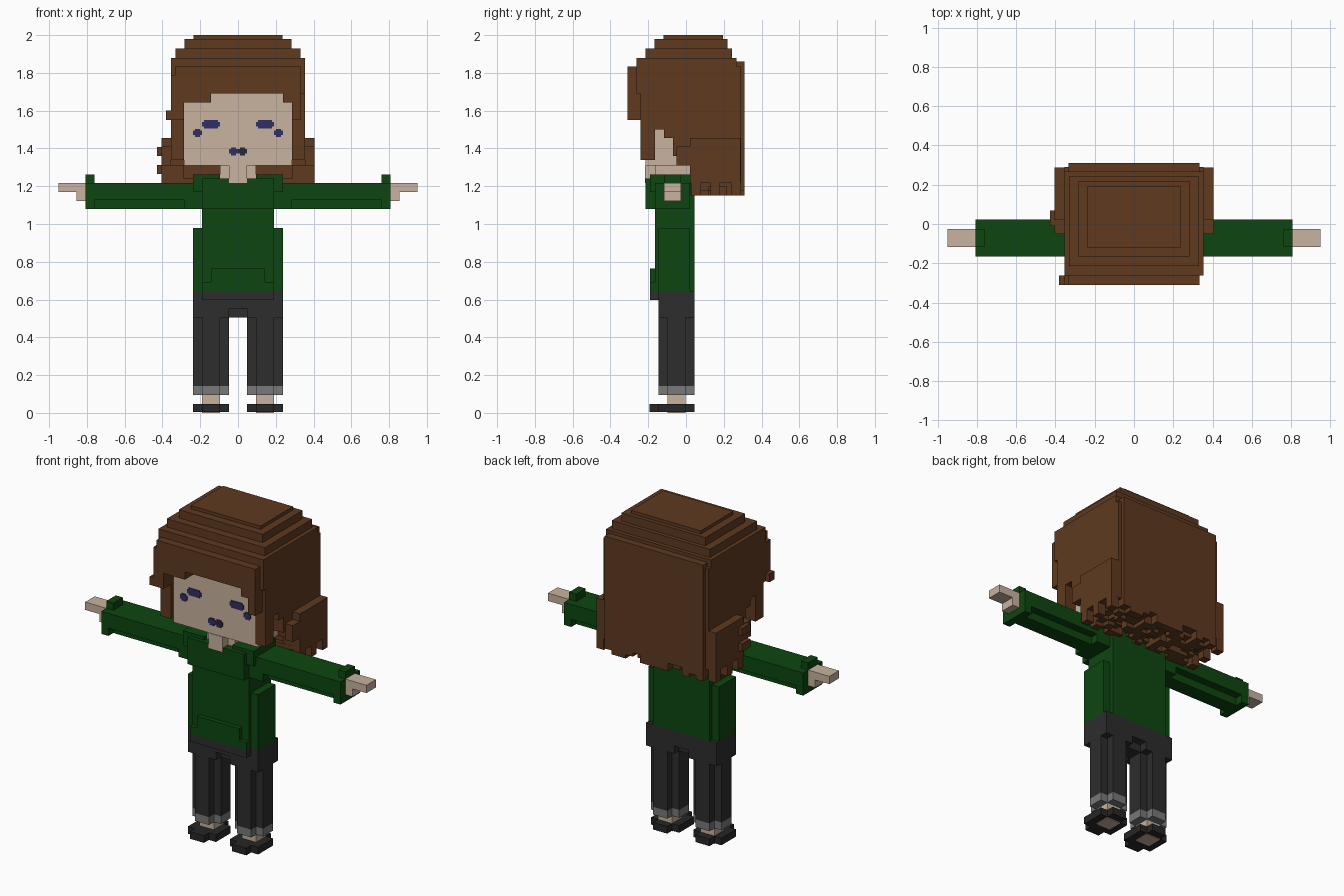
import bpy, bmesh, random
from mathutils import Matrix, Vector

random.seed(4)
default_cube = bpy.data.objects.get("Cube")
if default_cube:
    bpy.data.objects.remove(default_cube, do_unlink=True)


def material(name, red, green, blue):
    mat = bpy.data.materials.new(name)
    mat.use_nodes = True
    mat.diffuse_color = (red, green, blue, 1)
    shader = mat.node_tree.nodes["Principled BSDF"]
    shader.inputs["Base Color"].default_value = mat.diffuse_color
    return mat


skin = material("skin", 0.58, 0.45, 0.345)
brown = material("brown hair", 0.112, 0.042, 0.014)
knit = material("green knit", 0.004, 0.062, 0.005)
cloth = material("charcoal cloth", 0.026, 0.026, 0.027)
leather = material("black leather", 0.02, 0.02, 0.02)
grey = material("grey cuff", 0.19, 0.19, 0.19)
navy = material("navy", 0.03, 0.027, 0.13)
dark = material("dark mouth", 0.02, 0.02, 0.04)


def blocks(name, mat, boxes, mirror=False):
    """One object from boxes, each an (x span, y span, z span)."""
    bm = bmesh.new()
    for x_span, y_span, z_span in boxes:
        flipped = (-x_span[1], -x_span[0])
        for across in ([x_span, flipped] if mirror else [x_span]):
            low, high = map(Vector, zip(across, y_span, z_span))
            place = Matrix.Translation((low + high) / 2)
            scale = Matrix.Diagonal((*(high - low), 1))
            bmesh.ops.create_cube(bm, size=1, matrix=place @ scale)
    mesh = bpy.data.meshes.new(name)
    bm.to_mesh(mesh)
    bm.free()
    mesh.materials.append(mat)
    obj = bpy.data.objects.new(name, mesh)
    bpy.context.collection.objects.link(obj)


def both(half):
    return (-half, half)


def shrink(span, amount):
    return (span[0] + amount, span[1] - amount)


def plus(x_span, y_span, z_span):
    """Two crossing boxes: an upright with its four corners notched."""
    return [(x_span, shrink(y_span, step), z_span),
            (shrink(x_span, step), y_span, z_span)]


# Shared levels and spans
step = 1 / 21
ankle, cuff_top, crotch, hem = 2 * step, 3 * step, 0.505, 0.645
armpit, shoulder, collar, chin, brow = 1.08, 1.218, 1.262, 1.31, 1.692
leg_x, leg_y = (step, 5 * step), (-0.145, 0.045)
inner_x, inner_y = shrink(leg_x, step), shrink(leg_y, step)
hip, waist, chest = both(5 * step), both(4 * step), both(6 * step)
arm_y = (-0.165, 0.022)
hand_y = shrink(arm_y, step)
bulge_y = (-4 * step, -0.1)
chest_y = (-0.215, -0.1)

# Feet, shoes and trousers
toe_y = (leg_y[0] - step, leg_y[1])
blocks("shoes", leather, plus(leg_x, toe_y, (0.004, step)), mirror=True)
blocks("feet", skin, [(inner_x, inner_y, (0, ankle + step / 2))], mirror=True)
blocks("trouser_cuffs", grey, plus(leg_x, leg_y, (ankle, cuff_top)), mirror=True)
blocks("trouser_legs", cloth, plus(leg_x, leg_y, (cuff_top, crotch)), mirror=True)
blocks("trouser_thighs", cloth, [(leg_x, leg_y, (crotch, crotch + step))], mirror=True)
blocks("trouser_hips", cloth, [
    (hip, leg_y, (crotch + step, hem)),
    (both(step), inner_y, (crotch, crotch + step)),
    (waist, bulge_y, (hem - step, hem))])

# Sweater
pocket_z = (hem + step, 0.765)
blocks("sweater_body", knit, [
    (hip, shrink(leg_y, step / 2), (hem, 0.98)),
    (hip, (leg_y[0], 0), (hem, 0.98)),
    (waist, (arm_y[0], leg_y[1]), (hem, shoulder)),
    (waist, bulge_y, (hem, hem + step)),
    (both(3 * step), bulge_y, pocket_z),
    (chest, arm_y, (armpit, shoulder)),
    (waist, chest_y, (armpit, shoulder))])
blocks("sweater_collar", knit, [
    ((step, waist[1]), (chest_y[0], arm_y[0]), (shoulder - step, shoulder + step / 2)),
    ((ankle, hip[1]), (bulge_y[0], arm_y[1]), (shoulder - step, collar))], mirror=True)

# Sleeves with a ridge underneath and a raised cuff
wrist = 0.808
sleeve_x, wrist_x = (0.28, wrist), (wrist - step, wrist)
blocks("sleeves", knit, [
    (sleeve_x, arm_y, (armpit + step, shoulder)),
    (sleeve_x, hand_y, (armpit, armpit + step)),
    (wrist_x, arm_y, (armpit, armpit + step)),
    (wrist_x, hand_y, (shoulder, collar))], mirror=True)
blocks("hands", skin, [
    ((wrist, wrist + 3 * step), hand_y, (shoulder - step, shoulder)),
    ((wrist, wrist + step), hand_y, (shoulder - 2 * step, shoulder - step))], mirror=True)

# Head and neck
blocks("neck", skin, [
    (both(2 * step), arm_y, (shoulder, chin)),
    (both(step), (chest_y[0] - 0.003, -0.1), (shoulder, chin))])
blocks("head", skin, [(chest, (chest_y[0], step), (chin, brow + 0.03))])


# Face marks: thin plates with notched corners
def mark(x_span, z):
    z_span = both(0.022)
    y_span = (chest_y[0] - 0.005, chest_y[0])
    notch = 0.01
    pairs = [(x_span, shrink(z_span, notch)), (shrink(x_span, notch), z_span)]
    return [(across, y_span, (z + up[0], z + up[1])) for across, up in pairs]


blocks("eyes", navy, mark(inner_x, 1.528) + mark((inner_x[1], hip[1]), 1.482), mirror=True)
blocks("mouth_right", navy, mark((-step, 0), 1.384))
blocks("mouth_left", dark, mark((0, step), 1.384))

# Hair crown: stacked layers stepping inwards
outer, back = 0.355, 0.31
layers = []
for i, top in enumerate((1.835, 1.88, 1.93, 1.98, 2)):
    half = outer - step * max(0, i - 1.5)
    front = -0.262 + step * max(0, i - 1)
    layers.append((both(half), (front, 0.29 - i * step / 2), (brow, top)))
blocks("hair_crown", brown, layers)

# Fringe, longer towards the temples
temple, panel = chest[1], 7 * step
fringe_y, temple_y = (-back, -0.2), (-back, -0.24)
fringe_top = 1.835
blocks("hair_fringe", brown, [
    (both(panel), fringe_y, (brow, fringe_top)),
    ((-temple, -3 * step), fringe_y, (brow - step, brow)),
    ((hip[1], temple), fringe_y, (brow - step, brow)),
    ((temple, panel), temple_y, (1.55, fringe_top)),
    ((-outer, -temple), temple_y, (1.55, fringe_top - step)),
    ((-8 * step, -outer), (-back, -0.262), (1.55, 1.6))])

# Sides: a front strand, then columns stepping down towards the back
side_x = (temple, outer)
columns = [(side_x, (-0.24, arm_y[0]), (1.34, 1.8))]
for i, low in enumerate((1.5, 1.455, 1.36, chin, shoulder)):
    start = arm_y[0] + i * step
    columns.append((side_x, (start, start + step), (low, 1.8)))
blocks("hair_sides", brown, columns, mirror=True)

# Back mass with ragged tips
blocks("hair_back", brown, [
    (both(outer), (step, 0.29), (shoulder, 1.8)),
    (both(panel), (0.2, back), (shoulder, 1.86))])
tip_low = 1.15
tips = []
for row in range(6):
    y = back - row * step
    for column in range(14):
        x = column * step - panel
        low = tip_low + random.choice((0, 0, step / 2, step))
        tips.append(((x, x + step), (y - step, y), (low, shoulder + step / 2)))
blocks("hair_tips", brown, tips)

# Flared locks over the shoulders
lock_x = (outer, 8.5 * step)
locks = [
    (lock_x, (0.02, 0.288), (shoulder, 1.455)),
    (lock_x, (-0.05, 0.02), (chin, 1.41))]
for y in (0.03, 0.13, 0.24):
    locks.append((lock_x, (y, y + step), (tip_low, shoulder)))
blocks("hair_locks", brown, locks, mirror=True)
curl_x = (-9 * step, -lock_x[1])
blocks("hair_curls", brown, [
    (curl_x, (-0.01, 0.07), (low, low + step)) for low in (1.265, 1.36)])
